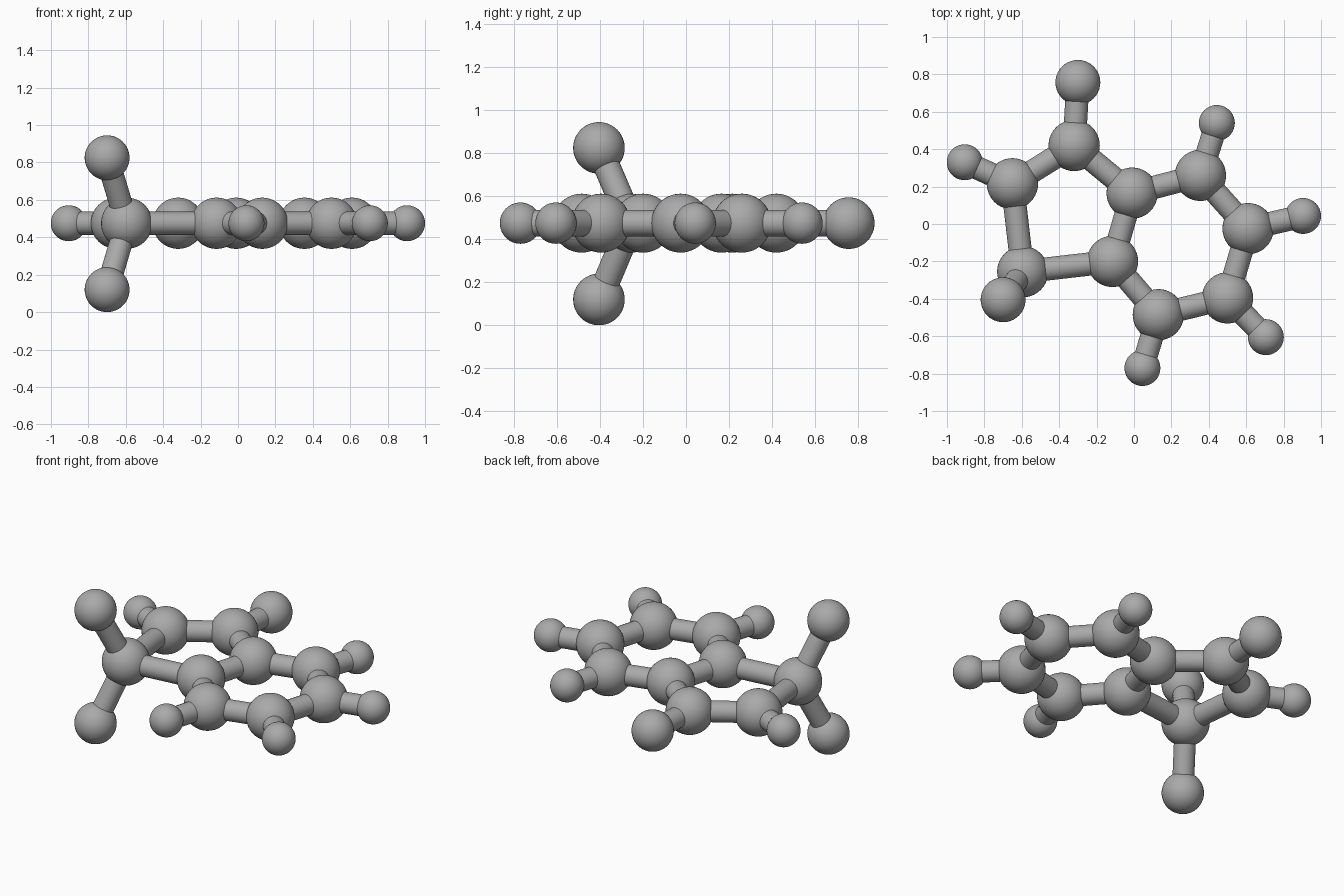
import bpy
from mathutils import Vector

cube = bpy.data.objects.get("Cube")
if cube:
    bpy.data.objects.remove(cube, do_unlink=True)

grey = bpy.data.materials.new("plain_grey")
grey.use_nodes = True
colour = (0.4, 0.4, 0.4, 1)
grey.diffuse_color = colour
grey.node_tree.nodes["Principled BSDF"].inputs["Base Color"].default_value = colour

MID = 0.475
RING_R, SMALL_R, LARGE_R, ROD_R = 0.137, 0.096, 0.12, 0.062


def finish(name):
    obj = bpy.context.object
    obj.name = name
    obj.data.materials.append(grey)
    bpy.ops.object.shade_smooth_by_angle()


def ball(name, centre, radius):
    bpy.ops.mesh.primitive_uv_sphere_add(segments=40, ring_count=24,
                                         radius=radius, location=centre)
    finish(name)


def rod(name, start, end):
    a, b = Vector(start), Vector(end)
    way = b - a
    bpy.ops.mesh.primitive_cylinder_add(
        vertices=32, radius=ROD_R, depth=way.length, location=(a + b) / 2,
        rotation=way.to_track_quat('Z', 'Y').to_euler())
    finish(name)


# Ring balls: going round the five-sided ring, then the seven-sided side
ring = {
    "west": (-0.65, 0.215, MID),
    "north": (-0.32, 0.42, MID),
    "upper_shared": (-0.01, 0.165, MID),
    "north_east": (0.355, 0.26, MID),
    "east": (0.61, -0.025, MID),
    "south_east": (0.50, -0.395, MID),
    "south": (0.13, -0.485, MID),
    "lower_shared": (-0.115, -0.20, MID),
    "south_west": (-0.595, -0.255, MID),
}
for name, centre in ring.items():
    ball(name + "_ring_ball", centre, RING_R)

# Rods round the outline, plus the one dividing the two rings
names = list(ring)
pairs = list(zip(names, names[1:] + names[:1])) + [("upper_shared", "lower_shared")]
for a, b in pairs:
    rod(a + "_to_" + b + "_rod", ring[a], ring[b])

# Outer balls, each on a rod from its ring ball
outer = [
    ("west", "west_small", (-0.905, 0.33, MID), SMALL_R),
    ("north_east", "north_east_small", (0.443, 0.54, MID), SMALL_R),
    ("east", "east_small", (0.904, 0.043, MID), SMALL_R),
    ("south_east", "south_east_small", (0.705, -0.605, MID), SMALL_R),
    ("south", "south_small", (0.045, -0.77, MID), SMALL_R),
    ("north", "north_large", (-0.30, 0.757, MID), LARGE_R),
    ("south_west", "raised_large", (-0.70, -0.405, 0.825), LARGE_R),
    ("south_west", "lowered_large", (-0.70, -0.405, 0.12), LARGE_R),
]
for base, name, centre, radius in outer:
    ball(name + "_ball", centre, radius)
    rod(name + "_rod", ring[base], centre)
